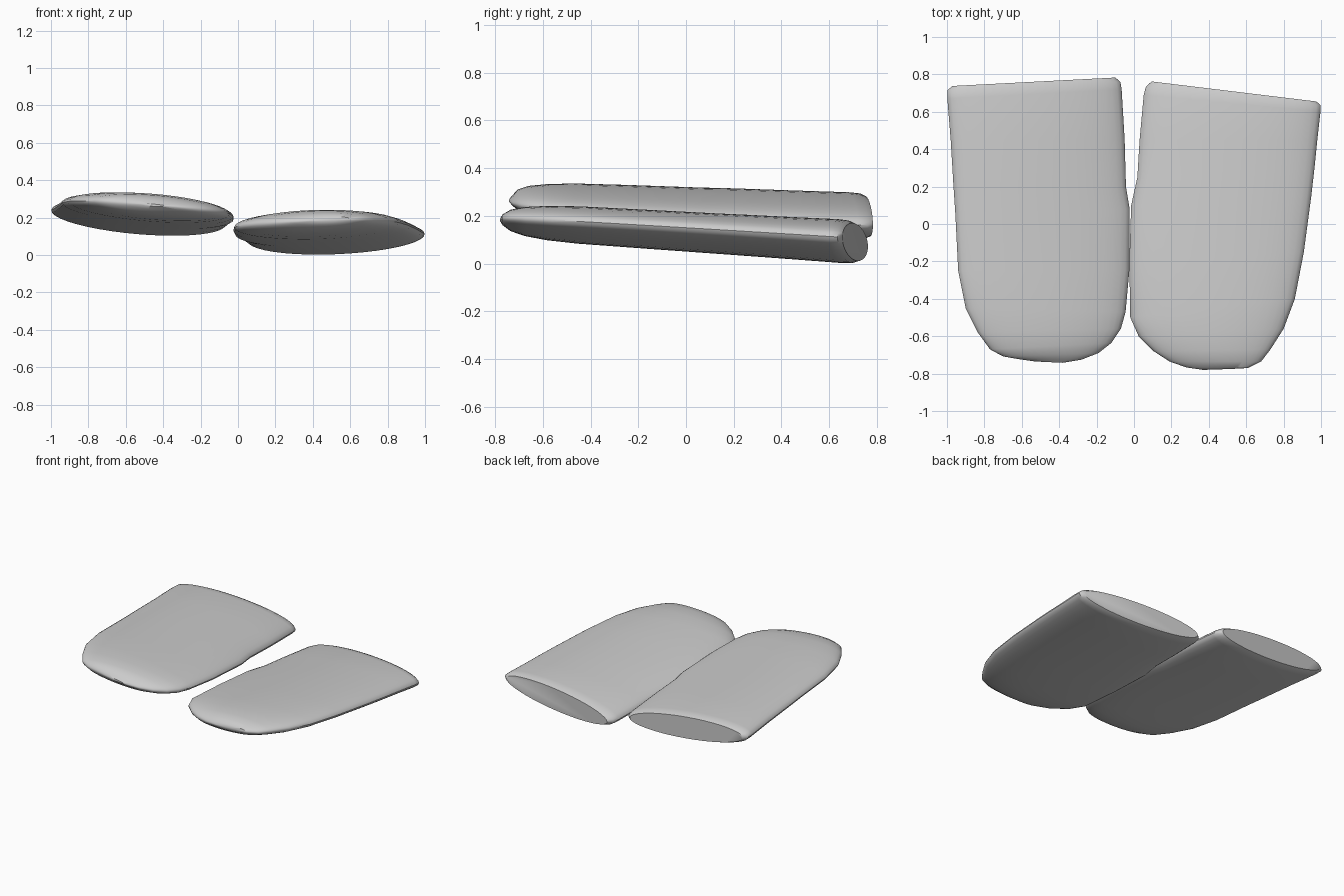
import bpy, bmesh, math

SEGMENTS = 40

# Stations from rounded nose to flat back: left y, left x, right y, right x, half thickness
RIGHT = [
    (-0.78, 0.37, -0.775, 0.52, 0.006), (-0.767, 0.28, -0.77, 0.61, 0.022),
    (-0.735, 0.19, -0.735, 0.68, 0.044), (-0.68, 0.105, -0.67, 0.73, 0.060),
    (-0.60, 0.025, -0.56, 0.80, 0.071), (-0.50, -0.02, -0.40, 0.86, 0.077),
    (-0.20, -0.025, -0.15, 0.908, 0.080), (0.10, -0.015, 0.15, 0.948, 0.083),
    (0.25, 0.018, 0.30, 0.965, 0.085), (0.45, 0.03, 0.45, 0.98, 0.087),
    (0.69, 0.052, 0.60, 0.997, 0.090), (0.735, 0.064, 0.635, 0.998, 0.087),
    (0.762, 0.095, 0.655, 0.975, 0.077)]
LEFT = [
    (-0.735, -0.53, -0.742, -0.38, 0.006), (-0.722, -0.62, -0.725, -0.28, 0.022),
    (-0.708, -0.70, -0.69, -0.19, 0.042), (-0.67, -0.77, -0.635, -0.12, 0.058),
    (-0.58, -0.835, -0.56, -0.07, 0.069), (-0.45, -0.90, -0.47, -0.045, 0.074),
    (-0.25, -0.94, -0.25, -0.025, 0.077), (0.05, -0.955, 0.08, -0.023, 0.081),
    (0.20, -0.965, 0.20, -0.043, 0.084), (0.45, -0.98, 0.45, -0.05, 0.087),
    (0.67, -0.998, 0.72, -0.066, 0.090), (0.715, -0.998, 0.76, -0.073, 0.087),
    (0.738, -0.97, 0.783, -0.10, 0.077)]


def pad(name, stations, height, centre_x, slope_x, slope_y):
    """Loft lens-shaped sections lying on a gently tilted plane."""
    bm = bmesh.new()
    rings = []
    for yl, xl, yr, xr, half in stations:
        ring = []
        for i in range(SEGMENTS):
            a = 2 * math.pi * i / SEGMENTS
            t = 0.5 + 0.5 * math.cos(a)
            x, y = xl + (xr - xl) * t, yl + (yr - yl) * t
            z = height + slope_x * (x - centre_x) + slope_y * y
            ring.append(bm.verts.new((x, y, z + half * math.sin(a))))
        rings.append(ring)
    for r0, r1 in zip(rings, rings[1:]):
        for i in range(SEGMENTS):
            j = (i + 1) % SEGMENTS
            bm.faces.new((r0[i], r0[j], r1[j], r1[i]))
    bm.faces.new(rings[0])
    bm.faces.new(rings[-1])
    bmesh.ops.recalc_face_normals(bm, faces=bm.faces[:])
    mesh = bpy.data.meshes.new(name)
    bm.to_mesh(mesh)
    bm.free()
    obj = bpy.data.objects.new(name, mesh)
    bpy.context.collection.objects.link(obj)
    bpy.ops.object.select_all(action='DESELECT')
    obj.select_set(True)
    bpy.context.view_layer.objects.active = obj
    bpy.ops.object.shade_smooth_by_angle(angle=math.radians(40))
    return obj


# Lower pad on the right, raised pad on the left
pad("right_pad", RIGHT, 0.135, 0.5, 0.035, -0.065)
pad("left_pad", LEFT, 0.233, -0.5, -0.08, -0.05)
